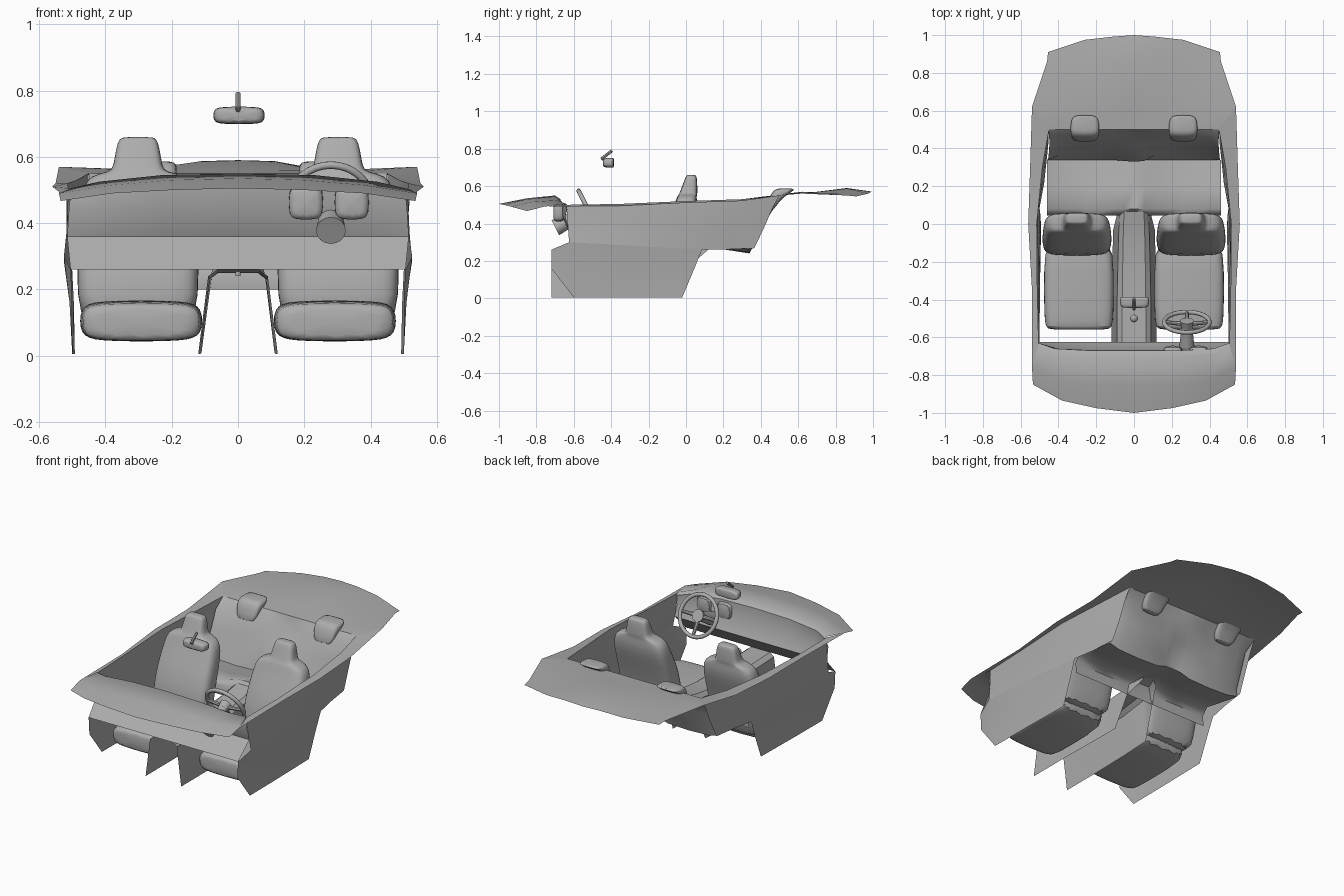
import bpy, bmesh, math
from mathutils import Vector, Matrix

cube = bpy.data.objects.get("Cube")
if cube:
    bpy.data.objects.remove(cube, do_unlink=True)

trim = bpy.data.materials.new("light_grey_trim")
trim.use_nodes = True
GREY = (0.42, 0.42, 0.42, 1)
trim.diffuse_color = GREY
trim.node_tree.nodes["Principled BSDF"].inputs["Base Color"].default_value = GREY


def finish(name, bm, angle=35, subdivide=0):
    """Turn a bmesh into a shaded object."""
    mesh = bpy.data.meshes.new(name)
    bm.to_mesh(mesh)
    bm.free()
    obj = bpy.data.objects.new(name, mesh)
    bpy.context.collection.objects.link(obj)
    mesh.materials.append(trim)
    if subdivide:
        obj.modifiers.new("round", "SUBSURF").levels = subdivide
        obj.modifiers["round"].render_levels = subdivide
    bpy.ops.object.select_all(action="DESELECT")
    obj.select_set(True)
    bpy.context.view_layer.objects.active = obj
    bpy.ops.object.shade_smooth_by_angle(angle=math.radians(angle))
    return obj


def bridge(bm, rows, closed=False):
    grid = [[bm.verts.new(p) for p in row] for row in rows]
    for a, b in zip(grid, grid[1:]):
        n = len(a)
        for i in range(n if closed else n - 1):
            j = (i + 1) % n
            bm.faces.new((a[i], a[j], b[j], b[i]))
    return grid


def sheet(name, rows, angle=35):
    """Symmetric sheet: each row runs from the centre line to the left edge."""
    bm = bmesh.new()
    bridge(bm, [[(-x, y, z) for x, y, z in reversed(r[1:])] + list(r) for r in rows])
    return finish(name, bm, angle)


def side_sheet(name, rows, angle=50):
    """One sheet on each side."""
    for side, s in (("left", 1), ("right", -1)):
        bm = bmesh.new()
        bridge(bm, [[(s * x, y, z) for x, y, z in r][::s] for r in rows])
        finish(side + "_" + name, bm, angle)


def padded(name, sections, x=0, upright=True, subdivide=1):
    """Cushion lofted through rounded rings: (y, z, half width, half thickness)."""
    bm = bmesh.new()
    rows = []
    for y, z, w, t in sections:
        ring = []
        for k in range(16):
            a = math.tau * k / 16
            c, s = math.cos(a), math.sin(a)
            u = w * math.copysign(abs(c) ** 0.45, c)
            v = t * math.copysign(abs(s) ** 0.55, s)
            ring.append((x + u, y + v, z) if upright else (x + u, y, z + v))
        rows.append(ring)
    grid = bridge(bm, rows, True)
    bm.faces.new(grid[0][::-1])
    bm.faces.new(grid[-1])
    bmesh.ops.recalc_face_normals(bm, faces=bm.faces)
    return finish(name, bm, 50, subdivide)


def rod(name, start, end, r1, r2=None, sides=12):
    a, b = Vector(start), Vector(end)
    bm = bmesh.new()
    turn = (b - a).to_track_quat("Z", "Y").to_matrix().to_4x4()
    bmesh.ops.create_cone(bm, cap_ends=True, segments=sides, radius1=r1,
                          radius2=r1 if r2 is None else r2, depth=(b - a).length,
                          matrix=Matrix.Translation((a + b) / 2) @ turn)
    return finish(name, bm)


# Dashboard: windscreen shelf, rear face and knee panel in one sheet
sheet("dashboard", [
    [(0, -1, .505), (.2, -.975, .5), (.38, -.935, .49), (.535, -.85, .467)],
    [(0, -.85, .535), (.2, -.85, .53), (.38, -.83, .515), (.54, -.76, .49)],
    [(0, -.7, .55), (.23, -.7, .545), (.42, -.69, .525), (.505, -.64, .505)],
    [(0, -.67, .53), (.23, -.67, .525), (.42, -.66, .51), (.505, -.63, .49)],
    [(0, -.665, .44), (.23, -.665, .44), (.4, -.66, .44), (.51, -.645, .44)],
    [(0, -.625, .36), (.2, -.625, .36), (.4, -.625, .36), (.515, -.625, .36)],
    [(0, -.72, .26), (.2, -.72, .26), (.4, -.72, .26), (.505, -.72, .26)],
], 50)

# Instrument wells and steering column
for label, cx in (("left", .343), ("right", .205)):
    padded(label + "_instrument_well", [(-.71, .46, .04, .04), (-.7, .46, .053, .052),
                                        (-.64, .465, .055, .055)], cx, False)
centre = Vector((.28, -.52, .468))
axis = Vector((0, .89, .45)).normalized()
rod("steering_column", centre - axis * .2, centre - axis * .02, .045, .028, 16)

# Steering wheel: rim, spokes and hub
bm = bmesh.new()
across, up = Vector((1, 0, 0)), axis.cross(Vector((1, 0, 0)))
rings = []
for i in range(33):
    a = math.tau * i / 32
    out = across * math.cos(a) + up * math.sin(a)
    rings.append([centre + out * (.12 + .012 * math.cos(math.tau * k / 8))
                  + axis * .012 * math.sin(math.tau * k / 8) for k in range(8)])
bridge(bm, rings, True)
bmesh.ops.remove_doubles(bm, verts=bm.verts, dist=.0001)
bmesh.ops.recalc_face_normals(bm, faces=bm.faces)
finish("steering_wheel_rim", bm, 60)
low = up if up.z < 0 else -up
for i, way in enumerate((across, -across, low)):
    rod("wheel_spoke_%d" % i, centre - axis * .01, centre + way * .118, .014, .009, 8)
rod("wheel_hub", centre - axis * .03, centre + axis * .008, .03, .036, 16)

# Door walls: sill and upper panel, flaring outward at the foot
stations = [  # outer sill x, y, inner sill x, y, sill z, foot x, y, z
    (.54, -.76, .505, -.64, .5, .525, -.625, .3),
    (.54, -.35, .512, -.35, .505, .525, -.35, .285),
    (.56, 0, .515, 0, .52, .5, .085, .26),
    (.55, .3, .485, .3, .53, .475, .22, .262),
    (.54, .62, .45, .5, .55, .46, .365, .268),
]
side_sheet("door_wall", [
    [(ox, oy, z - .01 + (.03 if oy > .5 else 0)), (ix, iy, z),
     (ix + .002, iy * .75 + fy * .25, z - .06),
     (ix * .6 + fx * .4, iy * .4 + fy * .6, z * .4 + fz * .6), (fx, fy, fz)]
    for ox, oy, ix, iy, z, fx, fy, fz in stations])

# Footwell side panels below the doors, with the front lower corner cut away
side_sheet("footwell_panel", [
    [(.505, -.72, .26), (.502, -.72, .21), (.5, -.72, .16)],
    [(.525, -.625, .3), (.508, -.62, .16), (.5, -.6, .005)],
    [(.525, -.35, .285), (.505, -.35, .16), (.498, -.35, .005)],
    [(.5, .085, .26), (.495, .045, .16), (.492, -.02, .005)],
])

# Centre tunnel, open underneath
sheet("centre_tunnel", [
    [(0, y, z), (w * .7, y, z), (w, y, z - .02), (foot, yb, zb)]
    for y, z, w, foot, yb, zb in (
        (-.72, .26, .09, .12, -.72, .005), (-.45, .25, .09, .12, -.45, .005),
        (-.2, .25, .085, .115, -.2, .005), (-.02, .27, .08, .11, -.03, .01),
        (.06, .29, .075, .09, .05, .2), (.13, .3, .045, .05, .13, .27))])

# Gear lever
rod("gear_lever", (0, -.5, .24), (0, -.5, .32), .008)
bm = bmesh.new()
bmesh.ops.create_uvsphere(bm, u_segments=12, v_segments=8, radius=.021,
                          matrix=Matrix.Translation((0, -.5, .33)))
finish("gear_knob", bm, 60)

# Front seats
for side, x in (("left", .292), ("right", -.292)):
    padded(side + "_seat_cushion", [
        (-.56, .1, .155, .046), (-.55, .102, .178, .058), (-.48, .104, .186, .062),
        (-.25, .106, .187, .062), (-.06, .11, .18, .06)], x, False)
    padded(side + "_seat_back", [
        (-.1, .08, .17, .06), (-.1, .18, .185, .075), (-.07, .32, .185, .078),
        (-.015, .45, .178, .07), (.0, .51, .167, .06), (.005, .545, .145, .052),
        (.01, .555, .085, .05), (.015, .57, .074, .047), (.025, .63, .066, .035),
        (.028, .655, .056, .028), (.028, .66, .044, .02)], x + math.copysign(.01, x))

# Rear bench: dished cushions, wrapped back, with a raised middle
bench = [(.05, .2, .46), (.045, .265, .46), (.08, .285, .46), (.2, .262, .46),
         (.34, .24, .46), (.375, .3, .455), (.42, .4, .45), (.46, .5, .448), (.5, .55, .45)]
rows = []
for y, z, width in bench:
    row = []
    for f, lift, wrap in ((0, 1, 0), (.12, .9, 0), (.25, .2, 0), (.55, 0, .3),
                          (.85, .2, .2), (1, .9, 1)):
        seat = z < .29 and y > .06
        back = .29 < z < .52
        middle = (.43 - z) * .35 * lift * (f < .3)
        row.append((f * width, y - (middle + .035 * wrap if back else 0),
                    z + (.025 * lift if seat else 0)))
    rows.append(row)
sheet("rear_bench", rows, 60)

# Rear headrests, moulded into the top of the bench back
for side, x in (("left", .26), ("right", -.26)):
    padded(side + "_rear_headrest", [
        (.45, .47, .06, .02), (.47, .52, .07, .028), (.5, .558, .078, .045),
        (.525, .578, .075, .055), (.532, .588, .062, .045)], x)

# Parcel shelf behind the bench
sheet("parcel_shelf", [
    [(0, .5, .55), (.12, .5, .55), (.27, .5, .55), (.45, .5, .55)],
    [(0, .62, .56), (.12, .62, .56), (.3, .62, .56), (.54, .62, .57)],
    [(0, .86, .59), (.11, .86, .587), (.25, .86, .56), (.46, .86, .55)],
    [(0, 1, .57), (.11, .992, .57), (.26, .975, .56), (.455, .91, .545)],
])

# Rear-view mirror on its stalk
padded("mirror", [(-.445, .725, .064, .018), (-.435, .725, .076, .026),
                  (-.39, .725, .08, .028), (-.385, .725, .073, .022)], .003, False)
rod("mirror_stalk_lower", (0, -.42, .727), (0, -.45, .75), .008, sides=8)
rod("mirror_stalk_upper", (0, -.453, .745), (0, -.395, .79), .008, sides=8)
